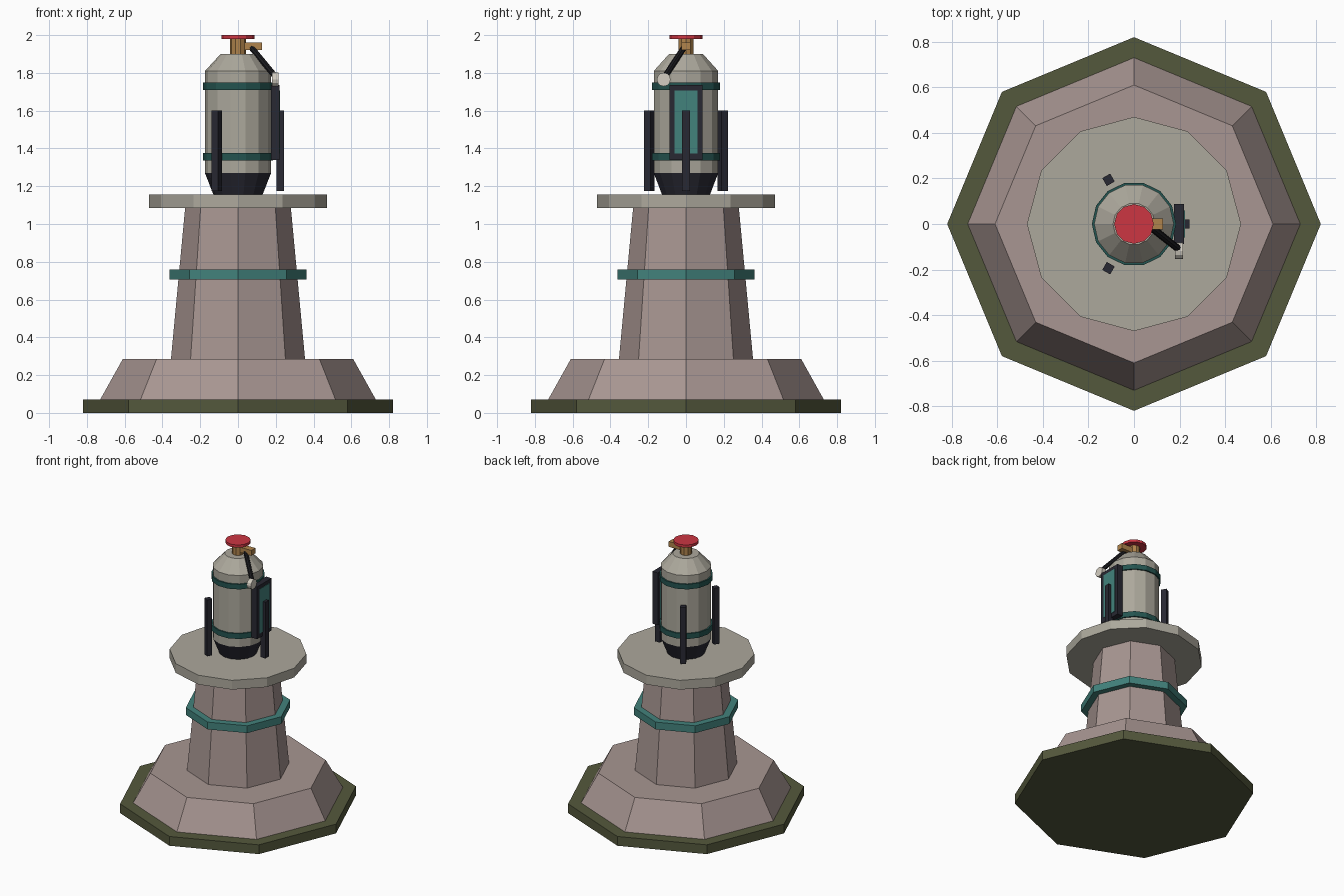
import bpy, bmesh, math
from mathutils import Matrix, Vector

if "Cube" in bpy.data.objects:
    bpy.data.objects.remove(bpy.data.objects["Cube"])


def mat(name, r, g, b):
    m = bpy.data.materials.new(name)
    lin = [(c / 255 / 12.92 if c < 11 else ((c / 255 + 0.055) / 1.055) ** 2.4) for c in (r, g, b)]
    m.diffuse_color = (*lin, 1)
    m.use_nodes = True
    m.node_tree.nodes["Principled BSDF"].inputs["Base Color"].default_value = m.diffuse_color
    return m


GREEN = mat("moss_green", 84, 88, 60)
STONE = mat("mauve_stone", 168, 150, 146)
PALE = mat("pale_grey", 172, 168, 156)
TEAL = mat("teal", 66, 130, 124)
DKTEAL = mat("dark_teal", 36, 84, 80)
BLACK = mat("charcoal", 40, 40, 50)
BRASS = mat("brass", 176, 132, 76)
RED = mat("red", 204, 54, 66)
RUBBER = mat("rubber", 26, 26, 30)
DIAL = mat("dial", 212, 206, 194)


def finish(bm, name, material):
    bmesh.ops.recalc_face_normals(bm, faces=bm.faces)
    me = bpy.data.meshes.new(name)
    bm.to_mesh(me)
    bm.free()
    me.materials.append(material)
    ob = bpy.data.objects.new(name, me)
    bpy.context.collection.objects.link(ob)
    return ob


def lathe(name, profile, sides, material):
    """Closed flat-faced solid from (radius, z) rings, first corner on +x."""
    bm = bmesh.new()
    rings = []
    for r, z in profile:
        rings.append([bm.verts.new((r * math.cos(2 * math.pi * i / sides),
                                    r * math.sin(2 * math.pi * i / sides), z)) for i in range(sides)])
    for a, b in zip(rings, rings[1:]):
        for i in range(sides):
            j = (i + 1) % sides
            bm.faces.new((a[i], a[j], b[j], b[i]))
    bm.faces.new(rings[0])
    bm.faces.new(rings[-1])
    return finish(bm, name, material)


def box(name, x, y, z, material, angle=0):
    """Box from (min, max) ranges, turned about the z axis."""
    bm = bmesh.new()
    bmesh.ops.create_cube(bm, size=1)
    size = [r[1] - r[0] for r in (x, y, z)]
    mid = [(r[1] + r[0]) / 2 for r in (x, y, z)]
    bm.transform(Matrix.Rotation(angle, 4, 'Z') @ Matrix.Translation(mid) @ Matrix.Diagonal((*size, 1)))
    return finish(bm, name, material)


def rod(name, a, b, r, sides, material):
    a, b = Vector(a), Vector(b)
    bm = bmesh.new()
    bmesh.ops.create_cone(bm, cap_ends=True, segments=sides, radius1=r, radius2=r, depth=(b - a).length)
    bm.transform(Matrix.Translation((a + b) / 2) @ (b - a).to_track_quat('Z', 'Y').to_matrix().to_4x4())
    return finish(bm, name, material)


# Pedestal
lathe("ground_slab", [(0.82, 0), (0.82, 0.07)], 8, GREEN)
lathe("plinth", [(0.73, 0.07), (0.61, 0.285)], 8, STONE)
lathe("column", [(0.355, 0.285), (0.28, 1.085)], 8, STONE)
lathe("column_band", [(0.363, 0.705), (0.363, 0.76)], 8, TEAL)
lathe("top_plate", [(0.47, 1.085), (0.47, 1.155)], 12, PALE)

# Tank with dark foot and bands
lathe("tank_foot", [(0.13, 1.155), (0.175, 1.27)], 14, BLACK)
lathe("tank_body", [(0.175, 1.27), (0.175, 1.81), (0.092, 1.9)], 14, PALE)
for label, z0, z1 in (("lower", 1.335, 1.375), ("upper", 1.71, 1.748)):
    lathe(label + "_tank_band", [(0.185, z0), (0.185, z1)], 14, DKTEAL)

# Valve, handwheel, hose and gauge
lathe("valve_neck", [(0.042, 1.9), (0.042, 1.98)], 10, BRASS)
lathe("handwheel", [(0.087, 1.98), (0.087, 2.0)], 12, RED)
box("valve_outlet", (0.03, 0.128), (-0.024, 0.024), (1.922, 1.962), BRASS)
rod("hose", (0.07, -0.01, 1.935), (0.198, -0.112, 1.78), 0.016, 8, RUBBER)
rod("gauge", (0.18, -0.118, 1.765), (0.215, -0.118, 1.765), 0.036, 12, DIAL)

# Framed side panel
FX = (0.175, 0.22)
for label, s in (("front", -1), ("back", 1)):
    box(label + "_panel_rail", FX, sorted((s * 0.06, s * 0.087)), (1.34, 1.735), BLACK)
for label, z in (("lower", (1.34, 1.372)), ("upper", (1.708, 1.735))):
    box(label + "_panel_rail", FX, (-0.06, 0.06), z, BLACK)
box("panel", (0.18, 0.223), (-0.06, 0.06), (1.372, 1.708), TEAL)

# Three guard posts around the tank
for i in range(3):
    box(f"guard_post_{i + 1}", (0.204, 0.244), (-0.02, 0.02), (1.175, 1.6), BLACK, i * math.tau / 3)
